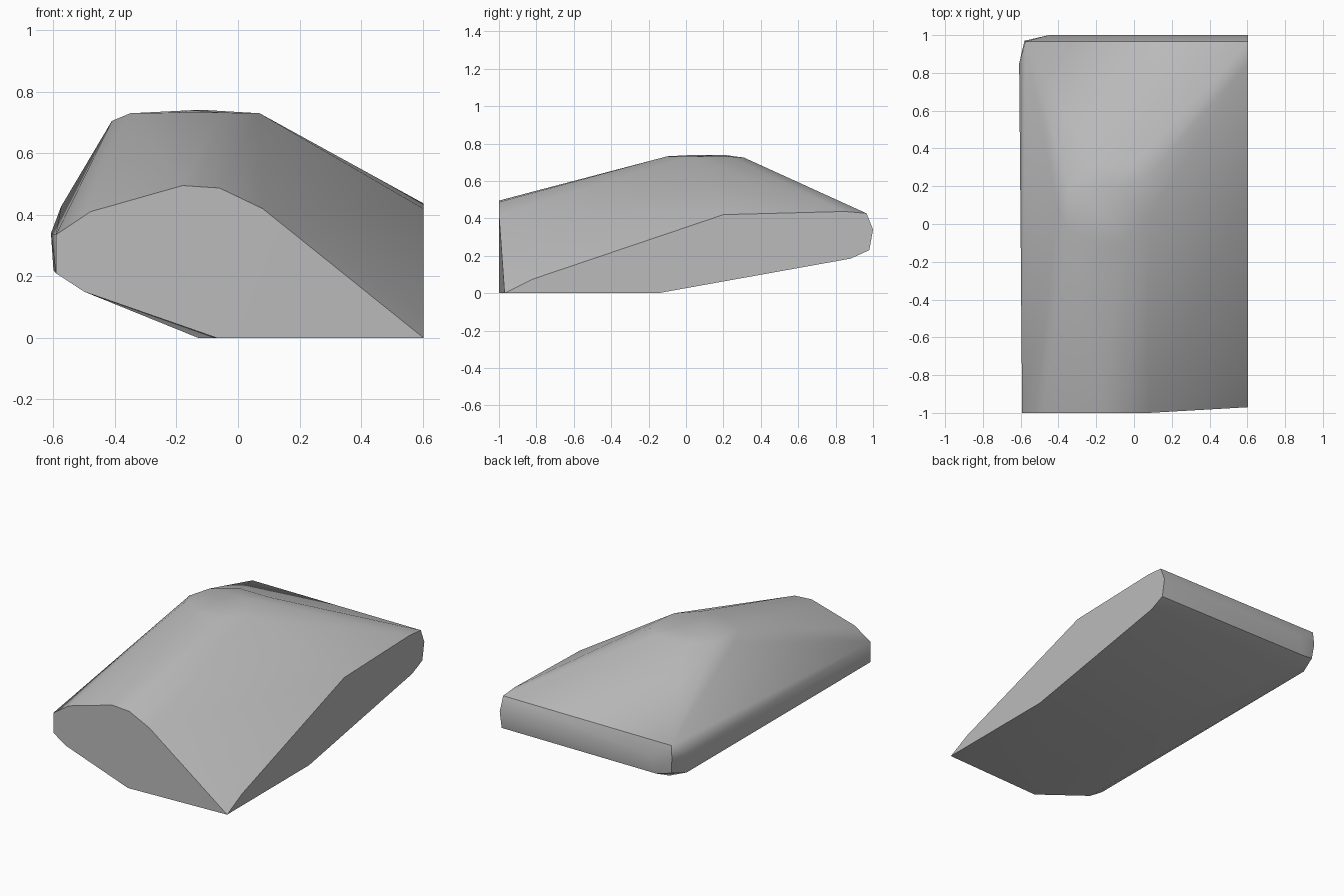
import bpy
import bmesh
import math

default_cube = bpy.data.objects.get("Cube")
if default_cube:
    bpy.data.objects.remove(default_cube, do_unlink=True)


def make_material(name, colour):
    material = bpy.data.materials.new(name)
    material.use_nodes = True
    material.diffuse_color = colour
    material.node_tree.nodes["Principled BSDF"].inputs["Base Color"].default_value = colour
    return material


def hull_object(name, points, material, sharp_angle):
    """Wrap a set of corner points in a tight convex shell."""
    mesh = bpy.data.meshes.new(name)
    bm = bmesh.new()
    for point in points:
        bm.verts.new(point)
    result = bmesh.ops.convex_hull(bm, input=bm.verts[:])
    unused = {v for v in result["geom_interior"] + result["geom_unused"]
              if isinstance(v, bmesh.types.BMVert)}
    bmesh.ops.delete(bm, geom=list(unused), context="VERTS")
    bmesh.ops.dissolve_limit(bm, angle_limit=math.radians(1),
                             verts=bm.verts[:], edges=bm.edges[:])
    bmesh.ops.recalc_face_normals(bm, faces=bm.faces[:])
    bm.to_mesh(mesh)
    bm.free()
    mesh.materials.append(material)
    obj = bpy.data.objects.new(name, mesh)
    bpy.context.collection.objects.link(obj)
    bpy.ops.object.select_all(action="DESELECT")
    obj.select_set(True)
    bpy.context.view_layer.objects.active = obj
    bpy.ops.object.shade_smooth_by_angle(angle=math.radians(sharp_angle))
    return obj


# Flat side wall: outline as (y, z)
SIDE_X = 0.603
side_wall = [(-.97, 0), (-.82, .075), (.2, .42), (.85, .437), (.965, .427),
             (1, .34), (.98, .23), (.88, .185), (-.15, 0)]

# Flat front wall: outline as (x, z)
FRONT_Y = -1
front_wall = [(.08, .42), (-.06, .487), (-.18, .495), (-.48, .41),
              (-.592, .335), (-.592, .21), (-.5, .15), (-.07, 0)]

# Rounded crown
crown = [(-.41, .1, .705), (-.35, -.03, .73), (-.34, .2, .73), (-.2, -.1, .732),
         (-.05, -.1, .732), (-.15, .05, .74), (-.1, .2, .74), (-.2, .31, .725),
         (.0, .31, .725), (.07, .02, .73), (.06, .24, .73)]

# Rounded back corner and its lower edge
back_corner = [(-.575, .965, .427), (-.608, .85, .34), (-.58, .97, .34),
               (-.45, 1, .34), (-.48, .98, .23), (-.57, .96, .25),
               (-.6, .85, .22), (-.5, .88, .185)]

# Lower fold of the base
base_fold = [(-.13, -.15, 0)]

points = [(SIDE_X, y, z) for y, z in side_wall]
points += [(x, FRONT_Y, z) for x, z in front_wall]
points += crown + back_corner + base_fold

stone_grey = make_material("stone_grey", (.5, .5, .5, 1))
hull_object("faceted_stone", points, stone_grey, 35)
